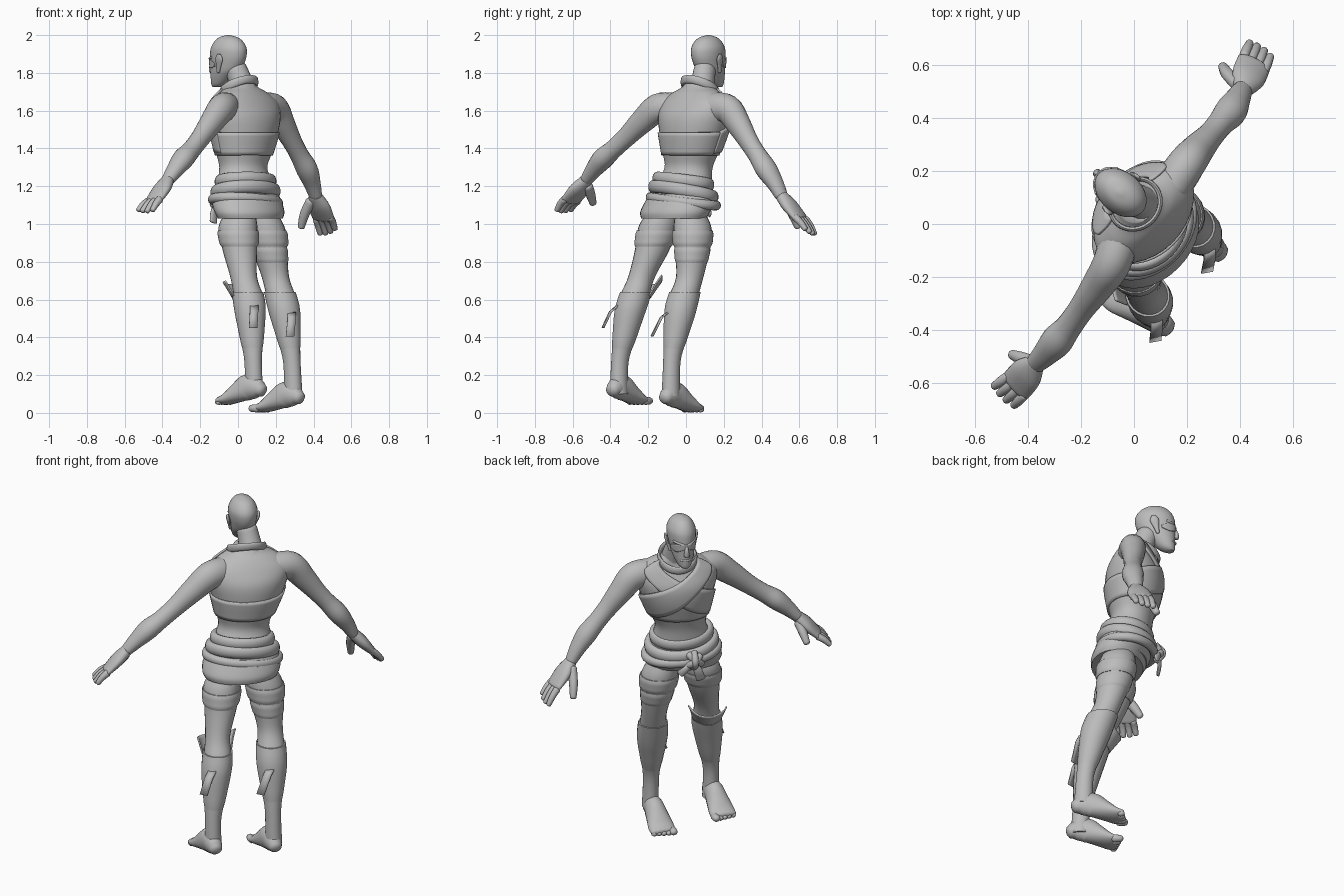
import bpy, bmesh, math
from mathutils import Vector

if "Cube" in bpy.data.objects:
    bpy.data.objects.remove(bpy.data.objects["Cube"])

UP = Vector((0, 0, 1))
R = math.sqrt(0.5)
U, F = Vector((R, R, 0)), Vector((-R, R, 0))        # figure's right, figure's forward

grey = bpy.data.materials.new("plain_grey")
grey.diffuse_color = (0.5, 0.5, 0.5, 1)
grey.use_nodes = True
grey.node_tree.nodes["Principled BSDF"].inputs["Base Color"].default_value = grey.diffuse_color


def P(s, d, z):
    return tuple(U * s + F * d + UP * z)


def finish(name, bm, thick=0):
    bmesh.ops.recalc_face_normals(bm, faces=bm.faces)
    me = bpy.data.meshes.new(name)
    bm.to_mesh(me)
    bm.free()
    me.materials.append(grey)
    ob = bpy.data.objects.new(name, me)
    bpy.context.collection.objects.link(ob)
    if thick:
        m = ob.modifiers.new("thickness", 'SOLIDIFY')
        m.thickness, m.offset = thick, 0
    return ob


def dense(rings, n=5, closed=False):
    """Catmull-Rom through (x, y, z, ra, rb) rows."""
    k, out = len(rings), []
    get = (lambda i: rings[i % k]) if closed else (lambda i: rings[max(0, min(k - 1, i))])
    for i in range(k if closed else k - 1):
        a, b, c, d = (get(i + j) for j in (-1, 0, 1, 2))
        for j in range(n):
            t = j / n
            out.append([0.5 * (2 * q + (r - p) * t + (2 * p - 5 * q + 4 * r - s) * t * t
                               + (3 * q - p - 3 * r + s) * t ** 3) for p, q, r, s in zip(a, b, c, d)])
    if not closed:
        out.append(list(rings[-1]))
    return out


def loft(name, rings, side=U, flat=False, closed=False, seg=20, cap=0.6, n=5):
    """Skin elliptical sections; flat keeps the sections horizontal."""
    rs = dense(rings, n, closed)
    k = len(rs)
    secs = []
    for i, r in enumerate(rs):
        a, b = (rs[i - 1], rs[(i + 1) % k]) if closed else (rs[max(0, i - 1)], rs[min(k - 1, i + 1)])
        t = UP.copy() if flat else (Vector(b[:3]) - Vector(a[:3])).normalized()
        ax = (side - t * side.dot(t)).normalized()
        secs.append((Vector(r[:3]), ax, t.cross(ax), r[3], r[4], t))
    if not flat and not closed:
        for end, sg in ((0, -1), (-1, 1)):
            c, ax, ay, ra, rb, t = secs[end]
            for h, s in ((.5, .87), (.87, .5), (1, .1)):
                new = (c + t * sg * h * cap * min(ra, rb), ax, ay, ra * s, rb * s, t)
                secs.insert(0, new) if end == 0 else secs.append(new)
    bm = bmesh.new()
    grid = []
    for c, ax, ay, ra, rb, t in secs:
        grid.append([bm.verts.new(c + ax * ra * math.cos(q) + ay * rb * math.sin(q))
                     for q in (2 * math.pi * j / seg for j in range(seg))])
    m = len(grid)
    for i in range(m if closed else m - 1):
        g, h = grid[i], grid[(i + 1) % m]
        for j in range(seg):
            bm.faces.new((g[j], g[(j + 1) % seg], h[(j + 1) % seg], h[j]))
    if not closed:
        bm.faces.new(grid[0])
        bm.faces.new(grid[-1])
    return finish(name, bm)


def section(rs, z):
    """Interpolated section of a flat loft at height z."""
    rs = sorted(rs, key=lambda r: r[2])
    for a, b in zip(rs, rs[1:]):
        if a[2] <= z <= b[2]:
            t = (z - a[2]) / max(1e-6, b[2] - a[2])
            return [p + (q - p) * t for p, q in zip(a, b)]
    return rs[-1]


def patch(name, rings, side, fwd, path, off, thick, rows=6, n=8, flare=0.0):
    """Cloth lying on a flat loft; path rows are (angle, z low, z high)."""
    rs = dense(rings)
    bm = bmesh.new()
    cols = []
    for ang, lo, hi in dense(path, n):
        q, col = math.radians(ang), []
        for j in range(rows + 1):
            x, y, z, ra, rb = section(rs, lo + (hi - lo) * j / rows)
            g = off + flare * j / rows
            col.append(bm.verts.new(Vector((x, y, z)) + side * (ra + g) * math.cos(q)
                                    + fwd * (rb + g) * math.sin(q)))
        cols.append(col)
    for a, b in zip(cols, cols[1:]):
        for j in range(rows):
            bm.faces.new((a[j], b[j], b[j + 1], a[j + 1]))
    return finish(name, bm, thick)


def band(name, rings, lo, hi, off, flare=0.0):
    """Wrapping around a limb between two heights."""
    rs, out = dense(rings), []
    for j, e in enumerate((-.006, 0, 0, 0, 0, -.004)):
        r = section(rs, lo + (hi - lo) * j / 5)
        g = off + e + flare * (j / 5) ** 2
        out.append((r[0], r[1], r[2], r[3] + g, r[4] + g))
    return loft(name, out, flat=True, n=2)


def strip(name, pts, w):
    """Loose hanging cloth flap."""
    bm = bmesh.new()
    rows = [[bm.verts.new(Vector(p) + Vector(w) * s) for s in (-1, 1)] for p in pts]
    for a, b in zip(rows, rows[1:]):
        bm.faces.new((a[0], a[1], b[1], b[0]))
    return finish(name, bm, 0.008)


# torso
torso = [P(*c) + r for c, r in (
    ((.01, -.05, 1.06), (.17, .12)), ((.015, -.045, 1.12), (.185, .135)), ((.02, -.03, 1.22), (.16, .128)),
    ((.03, -.01, 1.3), (.14, .115)), ((.04, -.005, 1.38), (.165, .132)), ((.05, 0, 1.48), (.197, .152)),
    ((.055, .003, 1.57), (.222, .15)), ((.058, .006, 1.64), (.222, .118)),
    ((.06, .015, 1.69), (.165, .09)), ((.06, .03, 1.72), (.105, .075)), ((.058, .045, 1.75), (.07, .066)))]
loft("torso", torso, flat=True, seg=32)

# chest wrap, crossing straps and collar
patch("rib_wrap", torso, U, F, [(a, 1.365, 1.485) for a in range(0, 361, 30)], .003, .012)
strap = [(150, 1.665, 1.725), (120, 1.56, 1.68), (85, 1.45, 1.6), (45, 1.39, 1.54), (0, 1.375, 1.49)]
patch("chest_strap_a", torso, U, F, strap, .009, .012)
patch("chest_strap_b", torso, U, F, [(180 - a, l, h) for a, l, h in strap], .005, .012)
loft("collar", [P(.056 + .1 * math.cos(q), .05 + .09 * math.sin(q), 1.722 - .045 * math.sin(q)) + (.022, .009)
                for q in (math.pi * i / 6 for i in range(12))], side=UP, closed=True, seg=12, n=3)

# neck and head
HF = Vector((-.77, .638, 0)).normalized()
HS = Vector((HF.y, -HF.x, 0))
HC = Vector((-.053, .12, 0))


def H(s, d, z):
    return tuple(HC + HS * s + HF * d + UP * z)


loft("neck", [(.035, .065, 1.68, .085, .08), (.02, .085, 1.74, .064, .064), (-.012, .1, 1.82, .057, .06)], side=HS)
head = [H(0, d, z) + (a, b) for d, z, a, b in (
    (.075, 1.725, .022, .025), (.062, 1.74, .037, .043), (.04, 1.775, .053, .066), (.018, 1.81, .064, .088),
    (.005, 1.85, .071, .102), (-.002, 1.89, .077, .109), (-.005, 1.93, .077, .106), (-.005, 1.965, .062, .086),
    (-.003, 1.988, .04, .055), (-.002, 2.0, .008, .01))]
loft("head", head, side=HS, flat=True, seg=28)
loft("nose", [H(0, .1, 1.865) + (.009, .009), H(0, .112, 1.835) + (.012, .013), H(0, .112, 1.808) + (.017, .014)],
     side=HS, seg=12)
loft("lips", [H(s, d, 1.775) + (.007, .006) for s, d in ((-.026, .093), (0, .108), (.026, .093))], side=UP, seg=10)
patch("eye_mask", head, HS, HF, [(15, 1.835, 1.85), (45, 1.825, 1.868), (90, 1.845, 1.872),
                                 (135, 1.825, 1.868), (165, 1.835, 1.85)], .002, .006)
for m, label in ((-1, "left"), (1, "right")):
    loft(label + "_brow", [H(m * s, d, z) + (.008, .01) for s, d, z in
                           ((.008, .102, 1.868), (.035, .091, 1.876), (.058, .062, 1.882))], side=UP, seg=10)
    loft(label + "_ear", [H(m * .066, .012, 1.805) + (.009, .008), H(m * .075, .002, 1.84) + (.016, .009),
                          H(m * .084, -.008, 1.875) + (.024, .009), H(m * .088, -.012, 1.897) + (.012, .006)],
         side=HF, seg=12)

# arms with hands
arms = {
    "left": dict(
        arm=[P(-.08, 0, 1.615) + (.075, .08), (-.085, -.15, 1.612, .072, .078), (-.135, -.23, 1.545, .062, .066),
             (-.195, -.315, 1.46, .05, .053), (-.245, -.385, 1.395, .05, .05), (-.29, -.44, 1.345, .06, .055),
             (-.335, -.49, 1.285, .048, .043), (-.37, -.525, 1.235, .038, .032)],
        knuckle=(-.445, -.61, 1.125), width=(.65, -.75, .1), index=(-.525, -.61, 1.075), pinky=(-.455, -.685, 1.07),
        thumb=[(-.385, -.52, 1.2, .028, .026), (-.425, -.505, 1.155, .026, .024), (-.458, -.492, 1.11, .019, .018)]),
    "right": dict(
        arm=[P(.2, .0, 1.615) + (.075, .08), (.195, .222, 1.607, .072, .078), (.24, .28, 1.525, .062, .066),
             (.288, .333, 1.435, .05, .053), (.325, .378, 1.365, .05, .05), (.365, .425, 1.29, .06, .055),
             (.392, .472, 1.215, .048, .043), (.41, .505, 1.15, .038, .032)],
        knuckle=(.452, .605, 1.03), width=(.72, -.55, .1), index=(.435, .68, .95), pinky=(.515, .635, .97),
        thumb=[(.385, .53, 1.12, .028, .026), (.352, .565, 1.05, .026, .024), (.335, .592, .985, .019, .018)])}
for label, a in arms.items():
    loft(label + "_arm", a["arm"], side=F)
    w, k, wrist = Vector(a["width"]).normalized(), Vector(a["knuckle"]), Vector(a["arm"][-1][:3])
    loft(label + "_palm", [tuple(wrist) + (.037, .031), tuple(wrist.lerp(k, .45)) + (.064, .034),
                           tuple(k) + (.066, .023)], side=w)
    loft(label + "_thumb", a["thumb"], side=w, seg=12)
    for i in range(4):
        t = i / 3
        base = k + w * (-.047 + .094 * t)
        tip = Vector(a["index"]).lerp(Vector(a["pinky"]), t)
        tip += (tip - base) * (.03, .1, .08, -.06)[i]
        mid = base.lerp(tip, .5) + UP * .006
        loft(f"{label}_finger_{i + 1}", [tuple(base) + (.019, .02), tuple(mid) + (.019, .018),
                                         tuple(tip) + (.015, .014)], side=w, seg=10, n=3)

# legs with feet
legs = {
    "left": ([(.01, -.13, 1.05, .08, .085), (0, -.15, .98, .101, .105), (.01, -.18, .86, .088, .094),
              (.03, -.235, .72, .068, .074), (.055, -.272, .62, .075, .08), (.065, -.3, .52, .075, .076),
              (.073, -.325, .4, .061, .063), (.08, -.35, .27, .044, .048), (.085, -.355, .1, .046, .052)],
             (.125, -.39), (-.085, -.245), .03),
    "right": ([(.13, .025, 1.05, .08, .085), (.15, .035, .97, .1, .103), (.168, .033, .86, .09, .096),
               (.198, .02, .72, .07, .075), (.23, -.015, .61, .076, .08), (.25, -.035, .51, .076, .077),
               (.267, -.055, .4, .061, .063), (.285, -.075, .27, .044, .048), (.293, -.08, .09, .046, .052)],
              (.325, -.11), (.115, .045), -.01)}
for label, (leg, heel, toe, z0) in legs.items():
    loft(label + "_leg", leg, flat=True, seg=24)
    h, t = Vector((*heel, z0)), Vector((*toe, z0))
    d = (t - h).normalized()
    w = d.cross(UP)
    loft(label + "_foot", [tuple(h.lerp(t, f) + UP * z) + (a, b) for f, z, a, b in (
        (0, .09, .037, .036), (.12, .1, .046, .056), (.35, .105, .054, .07), (.6, .075, .064, .052),
        (.82, .046, .073, .033), (.97, .036, .07, .023))], side=w)
    inner = 1 if label == "left" else -1
    for i in range(5):                                   # toes, the big one on the inner side
        o = inner * (.052 - .026 * i)
        r = .022 if i == 0 else .016
        c = h.lerp(t, .93) + w * o + UP * (.012 + r)
        e = c + d * (.03 - .005 * i)
        loft(f"{label}_toe_{i + 1}", [tuple(c) + (r, r), tuple(e) + (r, r * .9)], side=w, seg=10, n=2, cap=.9)
    band(label + "_thigh_wrap", leg, .88, .965, .009)
    band(label + "_shin_wrap", leg, .3, .64, .002, .01)
band("right_lower_thigh_wrap", legs["right"][0], .79, .875, .004)

# loose cloth flaps
strip("left_calf_flap", [(.085, -.36, .57), (.085, -.4, .535), (.08, -.44, .45)], (.022, .004, 0))
strip("right_calf_flap", [(.285, -.1, .53), (.285, -.13, .505), (.275, -.18, .405)], (.022, .004, 0))
patch("left_knee_flap", legs["left"][0], U, F, [(20, .62, .73), (55, .61, .69), (90, .6, .68), (125, .61, .69),
                                                (160, .62, .7)], .008, .008, flare=.035)

# hip cloth and rolled sash
loft("hip_cloth", [P(0, -.092, 1.03) + (.2, .14), P(.002, -.085, 1.06) + (.213, .15),
                   P(.008, -.065, 1.1) + (.213, .155), P(.015, -.045, 1.16) + (.195, .145)], flat=True, seg=32)
for i, (z, a, b, r, tilt, dip) in enumerate(((1.225, .155, .125, .034, .01, .015),
                                             (1.17, .182, .142, .034, .015, .025),
                                             (1.12, .2, .148, .026, .02, .01))):
    loft(f"sash_roll_{i + 1}", [P(.018 + a * math.cos(q), -.038 + b * math.sin(q),
                                  z - tilt * math.cos(q) - dip * math.sin(q)) + (r, .023)
                                for q in (math.pi * j / 8 for j in range(16))], side=UP, closed=True, seg=14, n=3)

# sash knot and tails
for i, (s, z, ds, dz) in enumerate(((-.03, 1.13, .035, .03), (-.02, 1.12, -.035, .03), (-.025, 1.125, 0, .045))):
    loft(f"knot_{i + 1}", [P(s - ds, .12, z - dz) + (.02, .018), P(s, .138 + .006 * i, z) + (.024, .02),
                           P(s + ds, .12, z + dz) + (.02, .018)], side=U if i < 2 else F, seg=12)
loft("sash_tail_a", [P(-.03, .13, 1.1) + (.02, .014), P(-.045, .135, 1.06) + (.024, .011),
                     P(-.06, .125, 1.01) + (.026, .008)], seg=12)
loft("sash_tail_b", [P(-.01, .13, 1.11) + (.018, .013), P(.03, .135, 1.075) + (.02, .012),
                     P(.055, .125, 1.05) + (.02, .008)], side=UP, seg=12)

bpy.ops.object.select_all(action='SELECT')
bpy.context.view_layer.objects.active = bpy.data.objects["torso"]
bpy.ops.object.shade_smooth_by_angle(angle=math.radians(50))
